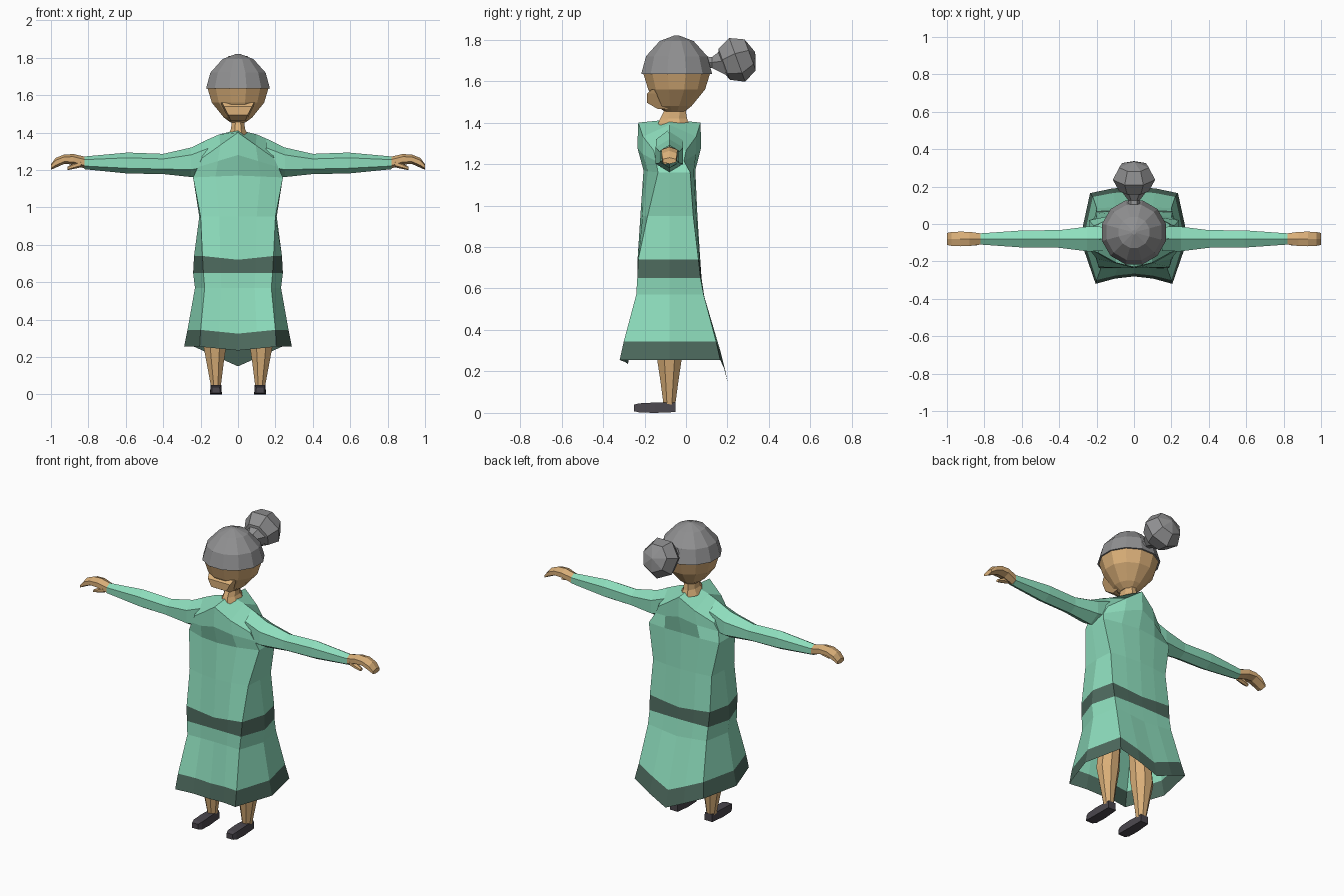
import bpy, bmesh, math
from mathutils import Matrix


def material(name, rgb):
    m = bpy.data.materials.new(name)
    m.diffuse_color = (*rgb, 1)
    return m


GREEN = material("robe green", (0.27, 0.73, 0.51))
TRIM = material("dark green trim", (0.075, 0.145, 0.112))
SKIN = material("skin", (0.70, 0.43, 0.19))
GRAY = material("hair gray", (0.28, 0.28, 0.285))
SHOE = material("shoe charcoal", (0.07, 0.063, 0.075))


def finish(name, bm, mats):
    bmesh.ops.remove_doubles(bm, verts=bm.verts, dist=0.0005)
    bmesh.ops.recalc_face_normals(bm, faces=bm.faces)
    me = bpy.data.meshes.new(name)
    bm.to_mesh(me)
    bm.free()
    for m in mats:
        me.materials.append(m)
    ob = bpy.data.objects.new(name, me)
    bpy.context.collection.objects.link(ob)
    return ob


def loft(name, rings, mats, caps=True, trim_rows=()):
    """Skin a stack of closed rings; rows in trim_rows take the second material."""
    bm = bmesh.new()
    rows = [[bm.verts.new(p) for p in r] for r in rings]
    n = len(rows[0])
    for k in range(len(rows) - 1):
        a, b = rows[k], rows[k + 1]
        for i in range(n):
            j = (i + 1) % n
            f = bm.faces.new((a[i], a[j], b[j], b[i]))
            f.material_index = 1 if k in trim_rows else 0
    if caps:
        bm.faces.new(rows[0])
        bm.faces.new(rows[-1])
    return finish(name, bm, mats)


def ellipse(z, rx, ry, cx=0.0, cy=0.0, n=12):
    return [(cx + rx * math.sin(2 * math.pi * (i + 0.5) / n),
             cy - ry * math.cos(2 * math.pi * (i + 0.5) / n), z) for i in range(n)]


def hexagon(s, x, z, hy, hz, cy=-0.08):
    """Six-sided section across an arm, point upwards."""
    return [(s * x, cy + hy / 0.866 * math.sin(i * math.pi / 3),
             z + hz * math.cos(i * math.pi / 3)) for i in range(6)]


def full_ring(half):
    return half + [(-x, y, z) for x, y, z in half[-2:0:-1]]


def robe_ring(zf, zc, zb, yf, yfc, ybc, yb, xf, xs, xb):
    """Front centre, corner, side, back corner, back centre, then mirrored."""
    return full_ring([
        (0, yf, zf), (xf / 2, yf * 0.7 + yfc * 0.3, (zf + zc) / 2), (xf, yfc, zc),
        (xs, -0.08, zc),
        (xb, ybc, zc), (xb / 2, yb * 0.7 + ybc * 0.3, (zb + zc) / 2), (0, yb, zb)])


# Robe: shoulder ridge, chest, waist, band, flared skirt, pointed hem
ridge = full_ring([(0, -0.08, 1.415), (0.1, -0.08, 1.39), (0.18, -0.08, 1.355),
                   (0.205, -0.08, 1.34),
                   (0.18, -0.08, 1.355), (0.1, -0.08, 1.39), (0, -0.08, 1.415)])
robe_rows = [
    (1.40, 1.265, 1.40, -0.23, -0.155, 0.0, 0.07, 0.19, 0.21, 0.19),
    (1.28, 1.215, 1.28, -0.235, -0.145, -0.01, 0.073, 0.215, 0.22, 0.215),
    (1.17, 1.16, 1.17, -0.205, -0.135, 0.02, 0.045, 0.24, 0.24, 0.24),
    (0.95, 0.95, 0.95, -0.22, -0.185, 0.035, 0.055, 0.20, 0.207, 0.20),
    (0.72, 0.74, 0.72, -0.235, -0.23, 0.06, 0.07, 0.19, 0.235, 0.205),
    (0.65, 0.65, 0.65, -0.235, -0.235, 0.07, 0.075, 0.185, 0.24, 0.20),
    (0.57, 0.57, 0.55, -0.235, -0.24, 0.085, 0.09, 0.178, 0.23, 0.20),
    (0.325, 0.345, 0.25, -0.265, -0.30, 0.145, 0.175, 0.20, 0.27, 0.22),
    (0.235, 0.255, 0.15, -0.28, -0.32, 0.165, 0.20, 0.205, 0.288, 0.235),
]
loft("robe", [ridge] + [robe_ring(*r) for r in robe_rows], [GREEN, TRIM],
     caps=False, trim_rows=(5, 8))

# Neck and face
loft("neck", [ellipse(1.385, 0.06, 0.085, cy=-0.06, n=8),
              ellipse(1.42, 0.04, 0.07, cy=-0.06, n=8),
              ellipse(1.475, 0.036, 0.05, cy=-0.05, n=8)], [SKIN])
loft("head", [ellipse(1.66, 0.16, 0.16, cy=-0.045),
              ellipse(1.635, 0.168, 0.166, cy=-0.045),
              ellipse(1.56, 0.145, 0.142, cy=-0.045),
              ellipse(1.48, 0.078, 0.085, cy=-0.055),
              ellipse(1.453, 0.04, 0.05, cy=-0.055)], [SKIN])


def muzzle_ring(z, hx, y):
    return [(-hx, y, z), (hx, y, z), (hx * 1.25, -0.08, z), (-hx * 1.25, -0.08, z)]


loft("muzzle", [muzzle_ring(1.56, 0.085, -0.165), muzzle_ring(1.54, 0.075, -0.187),
                muzzle_ring(1.495, 0.052, -0.187), muzzle_ring(1.465, 0.04, -0.135)], [SKIN])

# Hair cap with a tied bun behind it
loft("hair", [ellipse(1.635, 0.177, 0.177, cy=-0.045),
              ellipse(1.72, 0.153, 0.153, cy=-0.045),
              ellipse(1.793, 0.085, 0.085, cy=-0.045),
              ellipse(1.82, 0.012, 0.012, cy=-0.045)], [GRAY])
bm = bmesh.new()
bmesh.ops.create_uvsphere(
    bm, u_segments=7, v_segments=4, radius=0.118,
    matrix=Matrix.Translation((0, 0.245, 1.708)) @ Matrix.Rotation(math.radians(-70), 4, 'X')
    @ Matrix.Diagonal((0.98, 1.0, 0.8, 1)))
finish("hair_bun", bm, [GRAY])


def upright_ring(y, z, r):
    return [(r * math.cos(i * math.pi / 3), y, z + r * math.sin(i * math.pi / 3))
            for i in range(6)]


loft("bun_tie", [upright_ring(0.08, 1.69, 0.035), upright_ring(0.125, 1.69, 0.03),
                 upright_ring(0.2, 1.70, 0.085)], [GRAY])

# Paired parts
for side, s in (("left", 1), ("right", -1)):
    # Sleeve
    loft(side + "_sleeve", [hexagon(s, *r) for r in (
        (0.15, 1.27, 0.065, 0.098), (0.25, 1.241, 0.066, 0.079),
        (0.40, 1.232, 0.047, 0.054), (0.59, 1.237, 0.046, 0.056),
        (0.82, 1.238, 0.03, 0.034))], [GREEN])
    # Hand with downward curled fingers
    loft(side + "_hand", [hexagon(s, *r) for r in (
        (0.815, 1.238, 0.029, 0.032), (0.88, 1.257, 0.038, 0.028),
        (0.93, 1.257, 0.039, 0.025), (0.975, 1.238, 0.037, 0.026),
        (1.0, 1.216, 0.032, 0.015))], [SKIN])
    loft(side + "_thumb", [hexagon(s, *r, cy=-0.1) for r in (
        (0.84, 1.232, 0.014, 0.018), (0.88, 1.22, 0.016, 0.015),
        (0.912, 1.208, 0.011, 0.009))], [SKIN])
    # Leg
    loft(side + "_leg", [ellipse(z, rx, ry, cx=s * cx, cy=-0.08, n=8) for z, rx, ry, cx in (
        (0.66, 0.075, 0.08, 0.085), (0.42, 0.062, 0.065, 0.11),
        (0.27, 0.068, 0.066, 0.124), (0.16, 0.048, 0.048, 0.122),
        (0.035, 0.027, 0.03, 0.118))], [SKIN])
    # Shoe
    loft(side + "_shoe", [
        [(s * (0.118 - w), y, b), (s * (0.118 + w), y, b),
         (s * (0.118 + w * 0.9), y, t), (s * (0.118 - w * 0.9), y, t)]
        for y, w, b, t in ((-0.25, 0.022, 0.008, 0.04), (-0.225, 0.031, 0.002, 0.046),
                           (-0.15, 0.032, 0.0, 0.05), (-0.05, 0.027, 0.004, 0.05))], [SHOE])
